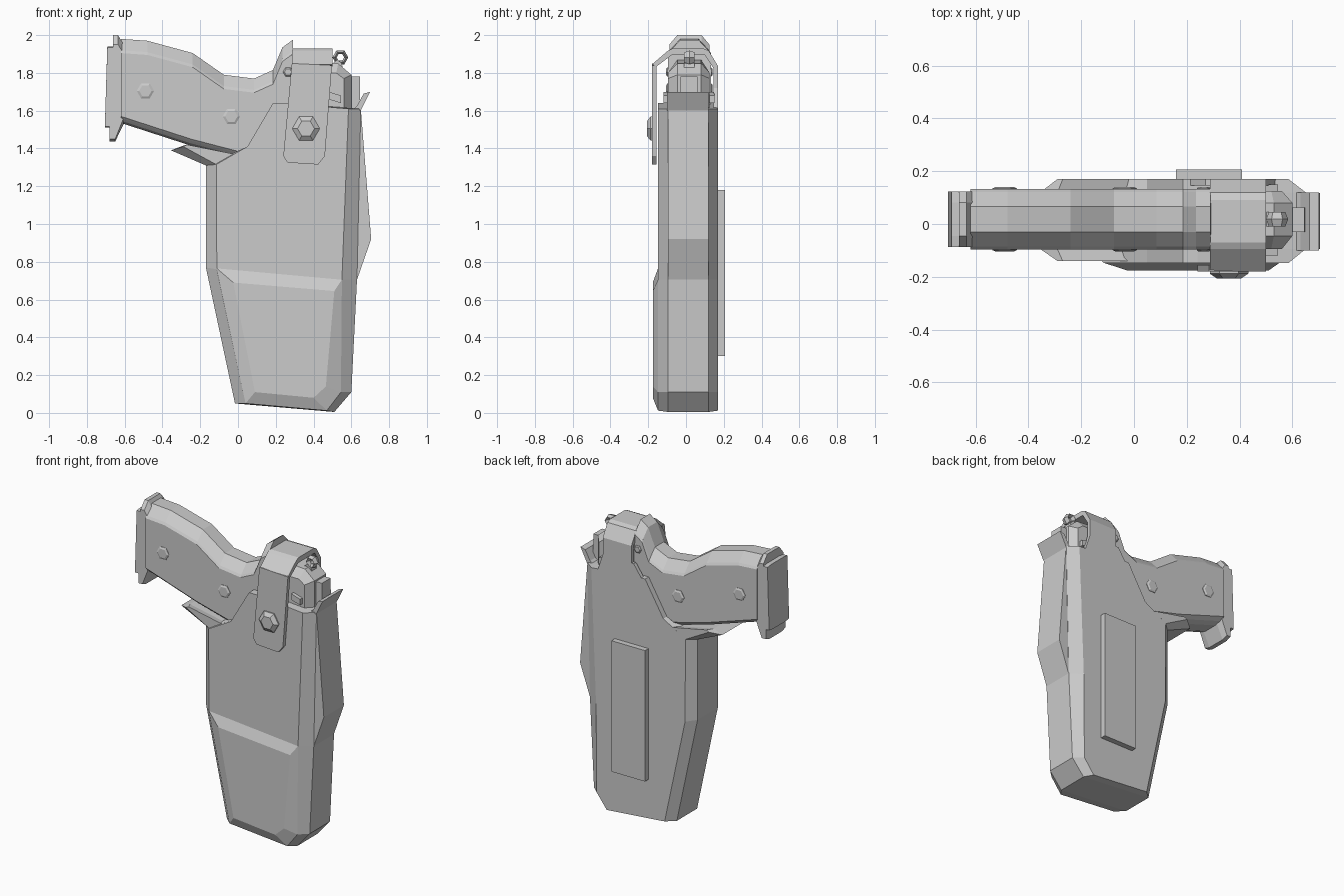
import bpy, bmesh, math
from mathutils import Matrix


def loft(name, layers, axis='y'):
    """Bridge closed outlines stacked along y (x,z points) or x (y,z points)."""
    bm = bmesh.new()
    rings = []
    for d, pts in layers:
        rings.append([bm.verts.new((a, d, b) if axis == 'y' else (d, a, b)) for a, b in pts])
    n = len(rings[0])
    for r, s in zip(rings, rings[1:]):
        for i in range(n):
            j = (i + 1) % n
            bm.faces.new((r[i], r[j], s[j], s[i]))
    bm.faces.new(rings[0])
    bm.faces.new(rings[-1])
    bmesh.ops.recalc_face_normals(bm, faces=bm.faces)
    me = bpy.data.meshes.new(name)
    bm.to_mesh(me)
    bm.free()
    ob = bpy.data.objects.new(name, me)
    bpy.context.collection.objects.link(ob)
    return ob


def prism(name, pts, y0, y1):
    return loft(name, [(y0, pts), (y1, pts)])


def hexagon(x, z, r):
    return [(x + r * math.cos(math.radians(60 * i)), z + r * math.sin(math.radians(60 * i)))
            for i in range(6)]


# Holster shell: chamfered edges between inner and outer outlines
TOP = [(.05, 1.41), (.185, 1.64), (.24, 1.64)]
inner = [(-.115, 1.315), (-.112, .76), (.04, .05), (.47, .012), (.545, .11),
         (.55, .705), (.585, 1.61)] + TOP[::-1]
outer = [(-.17, 1.31), (-.17, .77), (-.016, .05), (.51, .005), (.6, .11),
         (.63, .705), (.65, 1.61)] + TOP[::-1]
loft("holster_body", [(-.148, inner), (-.095, outer), (.12, outer), (.17, inner)])

# Raised lower front panel
loft("lower_front_panel", [
    (-.14, [(-.112, .765), (.04, .05), (.47, .012), (.545, .11), (.55, .705)]),
    (-.148, [(-.112, .765), (.04, .05), (.47, .012), (.545, .11), (.55, .705)]),
    (-.176, [(-.025, .69), (.09, .11), (.4, .08), (.465, .14), (.51, .645)])])

# Ridge along the rear edge and flared tab above it
prism("rear_ridge", [(.6, 1.61), (.65, 1.61), (.705, .92), (.63, .705), (.58, .705)], -.095, .118)
prism("rear_flare", [(.6, 1.6), (.65, 1.6), (.70, 1.70), (.665, 1.69), (.63, 1.625)], -.1, .12)

# Flared mouth under the grip
lip_in = [(-.115, 1.315), (-.29, 1.41), (-.27, 1.42), (-.02, 1.37)]
lip_out = [(-.17, 1.31), (-.355, 1.39), (-.29, 1.415), (-.02, 1.36)]
loft("mouth_lip", [(-.14, lip_in), (-.095, lip_out), (.12, lip_out), (.17, lip_in)])

# Belt plate on the back
prism("belt_plate", [(.16, .3), (.41, .3), (.41, 1.18), (.16, 1.18)], .16, .207)

# Retention strap: front flap, bridge over the top, rear leg
prism("strap_flap", [(.285, 1.85), (.24, 1.36), (.262, 1.325), (.425, 1.315), (.46, 1.36), (.497, 1.84)],
      -.18, -.155)
bridge = [(-.18, 1.845), (-.095, 1.918), (-.07, 1.93), (.09, 1.93), (.12, 1.918), (.17, 1.835), (.17, 1.6),
          (.145, 1.6), (.145, 1.825), (.1, 1.895), (-.075, 1.895), (-.155, 1.835)]
loft("strap_bridge", [(.287, bridge), (.5, bridge)], 'x')
prism("strap_rear_root", [(.2, 1.62), (.27, 1.72), (.5, 1.72), (.54, 1.6)], .145, .17)

# Strap bolt
loft("strap_bolt", [(-.17, hexagon(.36, 1.505, .073)), (-.188, hexagon(.36, 1.505, .073)),
                    (-.207, hexagon(.36, 1.505, .045))])

# Pistol grip: outline inset towards both sides
C = .018
top = [(-.62, 1.98), (-.48, 1.97), (-.24, 1.905), (-.075, 1.79), (.085, 1.77),
       (.185, 1.815), (.235, 1.935), (.29, 1.975)]
bottom = [(.3, 1.5), (0, 1.35), (-.25, 1.415), (-.62, 1.535)]


def grip_ring(dt, db):
    return [(x, z - dt) for x, z in top] + [(x, z + db) for x, z in bottom]


loft("grip", [(C - .114, grip_ring(.075, .035)), (C - .104, grip_ring(.06, .025)),
              (C - .09, grip_ring(.045, .012)), (C - .048, grip_ring(0, 0)),
              (C + .048, grip_ring(0, 0)), (C + .09, grip_ring(.045, .012)),
              (C + .104, grip_ring(.06, .025)), (C + .114, grip_ring(.075, .035))])

# Butt plate with flared ends
butt = [(-.705, 1.51), (-.68, 1.51), (-.68, 1.437), (-.65, 1.437), (-.605, 1.53),
        (-.605, 1.95), (-.635, 2.0), (-.662, 2.0), (-.662, 1.94), (-.692, 1.94)]
butt_side = [(-.705, 1.515), (-.68, 1.515), (-.68, 1.45), (-.65, 1.45), (-.61, 1.55),
             (-.61, 1.91), (-.635, 1.95), (-.662, 1.95), (-.662, 1.935), (-.692, 1.935)]
loft("butt_plate", [(C - .106, butt_side), (C - .064, butt), (C + .064, butt), (C + .106, butt_side)])

# Grip screws on both sides
for x, z, r in [(-.49, 1.705, .046), (-.035, 1.57, .046), (.265, 1.805, .027)]:
    for s in (-1, 1):
        loft("grip_screw", [(C + s * .1, hexagon(x, z, r)), (C + s * .117, hexagon(x, z, r)),
                            (C + s * .123, hexagon(x, z, r * .72))])

# Rear of the pistol frame under the strap
frame = [(.22, 1.45), (.28, 1.87), (.53, 1.85), (.6, 1.79), (.6, 1.5)]
frame_side = [(.22, 1.45), (.28, 1.8), (.52, 1.8), (.56, 1.77), (.56, 1.5)]
loft("frame_rear", [(-.095, frame_side), (-.045, frame), (.08, frame), (.125, frame_side)])
prism("rear_sight", [(.58, 1.6), (.58, 1.78), (.645, 1.78), (.648, 1.6)], -.03, .062)
prism("safety_lever", [(.48, 1.66), (.48, 1.70), (.545, 1.68), (.545, 1.64)], -.12, .15)

# Hammer ring
bpy.ops.mesh.primitive_torus_add(major_segments=6, minor_segments=4, major_radius=.031,
                                 minor_radius=.011, location=(.542, C, 1.882),
                                 rotation=(math.pi / 2, 0, 0))
ring = bpy.context.object
ring.name = "hammer_ring"
ring.scale = (1, 1, 2.5)
prism("hammer_stem", [(.5, 1.8), (.5, 1.85), (.525, 1.87), (.55, 1.85), (.56, 1.8)], -.01, .045)
